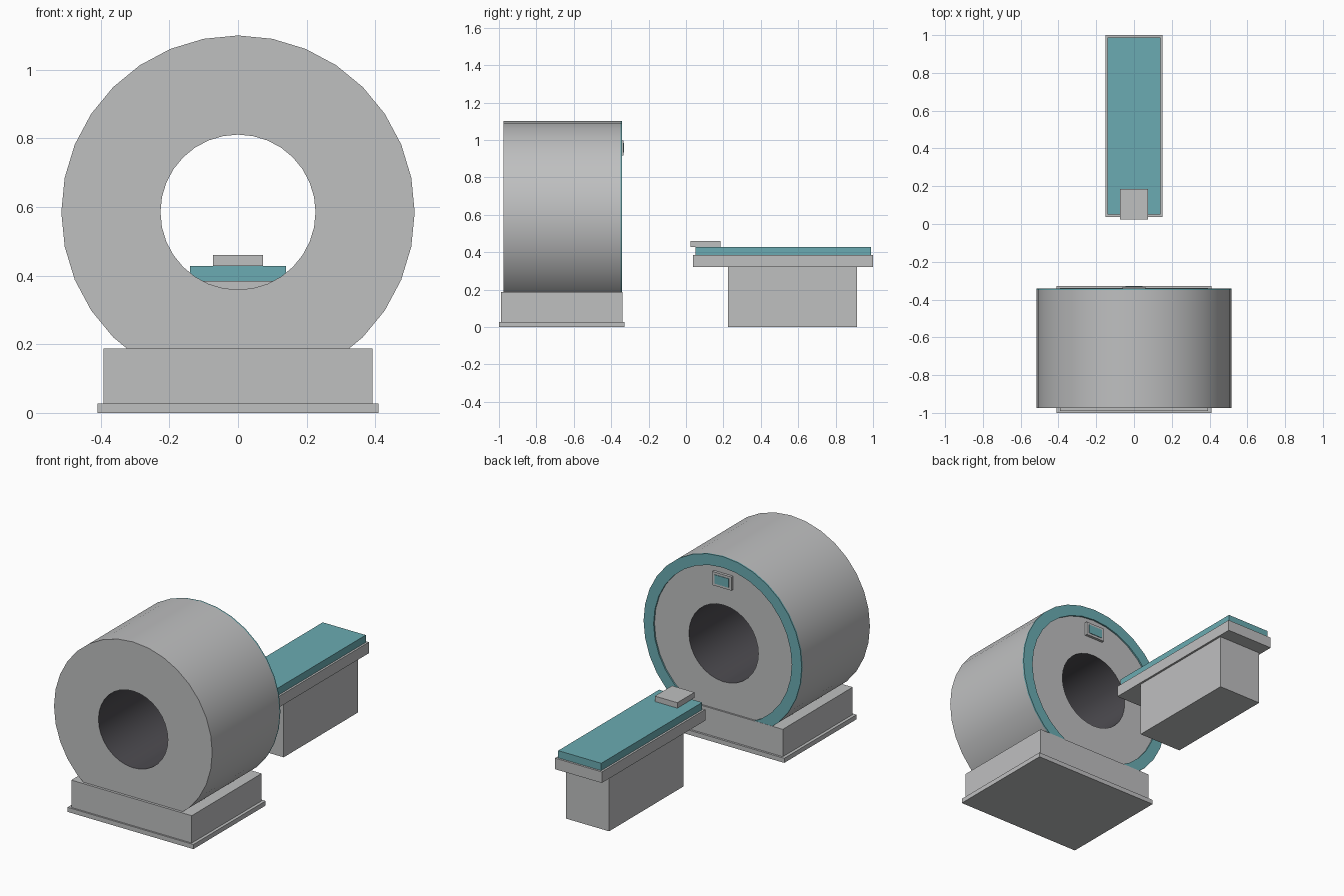
import bpy, bmesh, math

cube = bpy.data.objects.get("Cube")
if cube:
    bpy.data.objects.remove(cube, do_unlink=True)


def make_material(name, rgb):
    mat = bpy.data.materials.new(name)
    mat.use_nodes = True
    color = (*rgb, 1)
    mat.diffuse_color = color
    mat.node_tree.nodes["Principled BSDF"].inputs["Base Color"].default_value = color
    return mat


grey = make_material("light grey", (0.52, 0.525, 0.53))
teal = make_material("teal", (0.145, 0.41, 0.445))
dark = make_material("dark bore", (0.075, 0.072, 0.082))

AXIS_Z = 0.585


def finish(bm, name, mats):
    mesh = bpy.data.meshes.new(name)
    bm.to_mesh(mesh)
    bm.free()
    for mat in mats:
        mesh.materials.append(mat)
    obj = bpy.data.objects.new(name, mesh)
    bpy.context.collection.objects.link(obj)
    return obj


def box(name, mat, half_width, y, z):
    """Box centred on x, spanning the given y and z ranges."""
    bm = bmesh.new()
    bmesh.ops.create_cube(bm, size=1)
    for v in bm.verts:
        v.co.x *= 2 * half_width
        v.co.y = y[0] if v.co.y < 0 else y[1]
        v.co.z = z[0] if v.co.z < 0 else z[1]
    return finish(bm, name, [mat])


def tube(name, mats, outer, inner, y, segments=32):
    """Hollow cylinder along y; the last material lines the hole."""
    bm = bmesh.new()
    profile = [(outer, y[0]), (outer, y[1]), (inner, y[1]), (inner, y[0])]
    rings = []
    for i in range(segments):
        a = 2 * math.pi * i / segments
        rings.append([bm.verts.new((r * math.sin(a), py, AXIS_Z + r * math.cos(a)))
                      for r, py in profile])
    for i, ring in enumerate(rings):
        after = rings[(i + 1) % segments]
        for k in range(4):
            n = (k + 1) % 4
            face = bm.faces.new((ring[k], ring[n], after[n], after[k]))
            face.material_index = len(mats) - 1 if k == 2 else 0
    bmesh.ops.recalc_face_normals(bm, faces=bm.faces)
    obj = finish(bm, name, mats)
    bpy.ops.object.select_all(action='DESELECT')
    obj.select_set(True)
    bpy.context.view_layer.objects.active = obj
    bpy.ops.object.shade_smooth_by_angle(angle=math.radians(35))
    return obj


# Scanner housing with its dark bore and raised accent ring
tube("scanner_housing", [grey, dark], 0.515, 0.226, (-0.975, -0.35))
tube("accent_ring", [teal], 0.515, 0.45, (-0.35, -0.341))

# Scanner base
box("base_block", grey, 0.392, (-0.99, -0.34), (0.027, 0.188))
box("base_plinth", grey, 0.41, (-1.0, -0.328), (0, 0.027))

# Display above the bore
box("display_frame", grey, 0.062, (-0.352, -0.334), (0.918, 0.998))
box("display_screen", teal, 0.046, (-0.335, -0.331), (0.932, 0.984))

# Patient table
box("table_pedestal", grey, 0.14, (0.225, 0.915), (0, 0.32))
box("table_top", grey, 0.152, (0.038, 1.0), (0.32, 0.385))
box("table_cushion", teal, 0.14, (0.05, 0.988), (0.385, 0.428))
box("head_rest", grey, 0.073, (0.025, 0.185), (0.428, 0.46))
